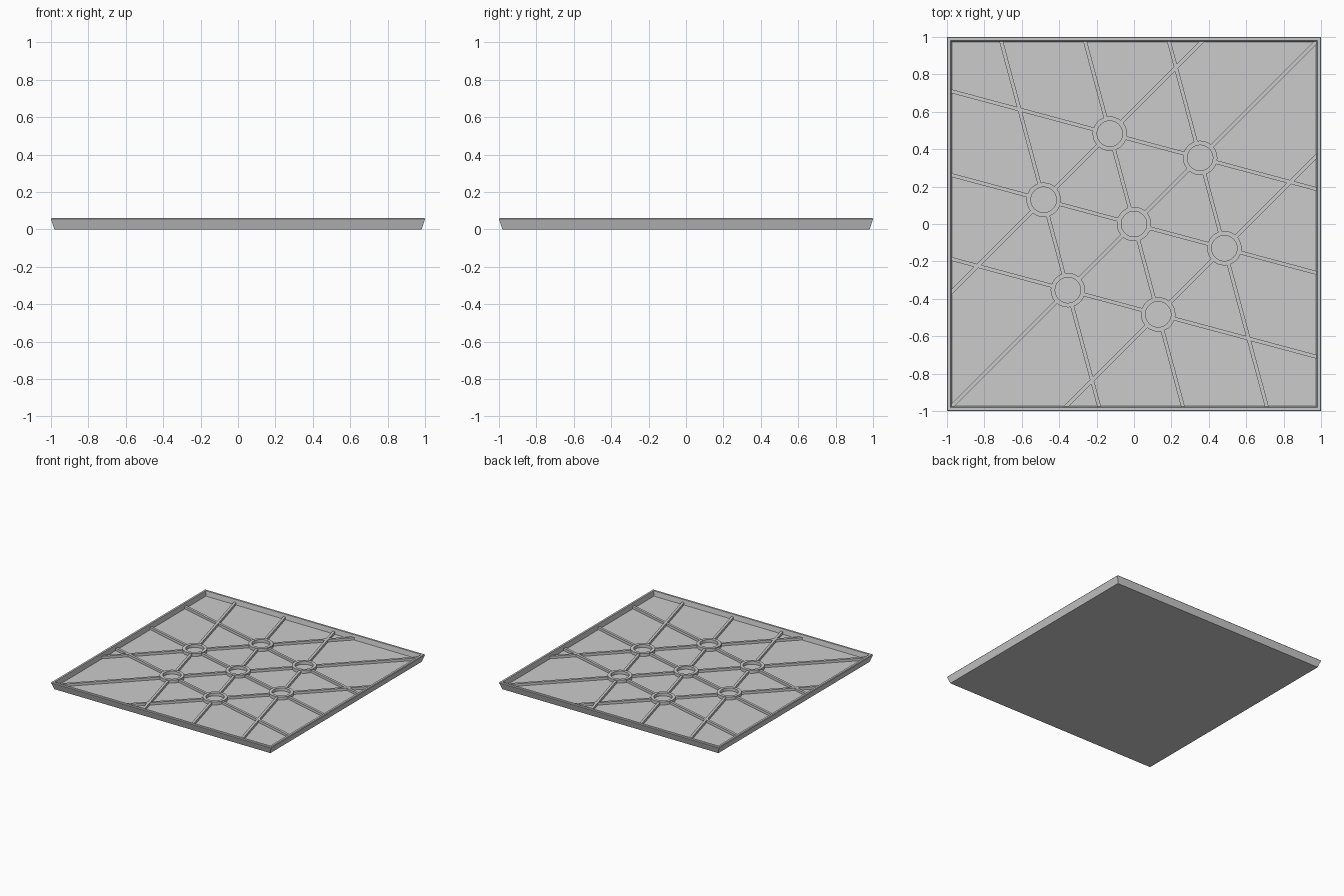
import bpy, bmesh
from math import radians, cos, sin, pi
from mathutils import Vector, Matrix

cube = bpy.data.objects.get("Cube")
if cube:
    bpy.data.objects.remove(cube, do_unlink=True)

FLOOR, RIB_TOP, BOSS_TOP, RIM = 0.02, 0.04, 0.045, 0.06
INNER = 0.973
RIB_WIDTH = 0.02
BOSS_OUT, BOSS_IN = 0.092, 0.068
SPACING = 0.5

grey = bpy.data.materials.new("plain grey")
grey.use_nodes = True
grey.diffuse_color = (0.6, 0.6, 0.6, 1)
grey.node_tree.nodes["Principled BSDF"].inputs["Base Color"].default_value = (0.6, 0.6, 0.6, 1)


def finish(name, bm, smooth=False):
    bmesh.ops.recalc_face_normals(bm, faces=bm.faces)
    mesh = bpy.data.meshes.new(name)
    bm.to_mesh(mesh)
    bm.free()
    mesh.materials.append(grey)
    obj = bpy.data.objects.new(name, mesh)
    bpy.context.collection.objects.link(obj)
    if smooth:
        bpy.ops.object.select_all(action='DESELECT')
        obj.select_set(True)
        bpy.context.view_layer.objects.active = obj
        bpy.ops.object.shade_smooth_by_angle(angle=radians(35))
    return obj


def lathe(bm, profile, sides, start=0.0, centre=(0, 0), closed=False):
    """Sweep (radius, z) points around a vertical axis."""
    rings = [[bm.verts.new((centre[0] + r * cos(start + 2 * pi * i / sides),
                            centre[1] + r * sin(start + 2 * pi * i / sides), z))
              for i in range(sides)] for r, z in profile]
    pairs = list(zip(rings, rings[1:]))
    if closed:
        pairs.append((rings[-1], rings[0]))
    else:
        bm.faces.new(rings[0])
        bm.faces.new(rings[-1])
    for a, b in pairs:
        for i in range(sides):
            j = (i + 1) % sides
            bm.faces.new((a[i], a[j], b[j], b[i]))


# Square tray with flared walls and a narrow chamfered rim
bm = bmesh.new()
wall = [(0.982, 0), (1.0, 0.055), (0.996, RIM), (0.98, RIM), (INNER, FLOOR)]
lathe(bm, [(half * 2 ** 0.5, z) for half, z in wall], 4, pi / 4)
finish("tray", bm)

# Ring bosses: one in the middle, six around it
centres = [(0, 0)] + [(SPACING * cos(radians(a)), SPACING * sin(radians(a)))
                      for a in range(45, 405, 60)]
for n, c in enumerate(centres):
    bm = bmesh.new()
    lathe(bm, [(BOSS_OUT, FLOOR - 0.002), (BOSS_OUT, BOSS_TOP),
               (BOSS_IN, BOSS_TOP), (BOSS_IN, FLOOR - 0.002)], 40, 0, c, True)
    finish(f"ring_boss_{n + 1}", bm, True)

# Ribs: three parallel lines in each of three directions, broken at the bosses
ROW = SPACING * sin(pi / 3)
GAP = (BOSS_OUT + BOSS_IN) / 2
for angle in (45, 105, 165):
    bm = bmesh.new()
    turn = Matrix.Rotation(radians(angle), 4, 'Z')
    for offset in (-ROW, 0, ROW):
        stops = (-SPACING, 0, SPACING) if offset == 0 else (-SPACING / 2, SPACING / 2)
        starts = [-1.6] + [s + GAP for s in stops]
        ends = [s - GAP for s in stops] + [1.6]
        for a, b in zip(starts, ends):
            place = turn @ Matrix.Translation(((a + b) / 2, offset, (FLOOR + RIB_TOP) / 2 - 0.001))
            size = Matrix.Diagonal((b - a, RIB_WIDTH, RIB_TOP - FLOOR + 0.002, 1))
            bmesh.ops.create_cube(bm, size=1, matrix=place @ size)
    # Trim the ribs at the tray walls
    for axis in ((1, 0, 0), (-1, 0, 0), (0, 1, 0), (0, -1, 0)):
        normal = Vector(axis)
        bmesh.ops.bisect_plane(bm, geom=bm.verts[:] + bm.edges[:] + bm.faces[:],
                               plane_co=normal * (INNER + 0.002), plane_no=normal,
                               clear_outer=True)
    finish(f"ribs_{angle}_degrees", bm)
